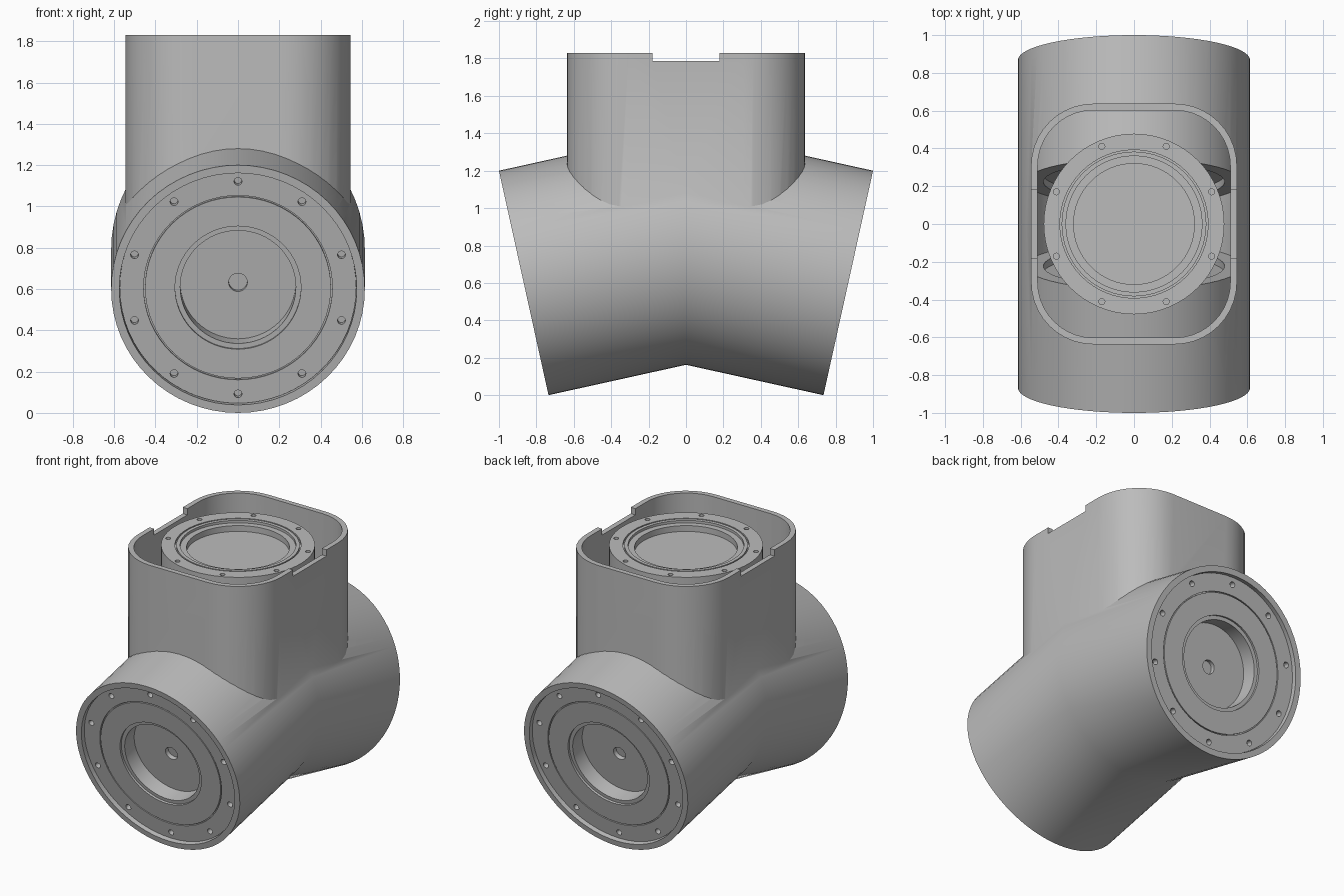
import bpy, bmesh
from math import radians, cos, sin, pi
from mathutils import Matrix, Vector

if "Cube" in bpy.data.objects:
    bpy.data.objects.remove(bpy.data.objects["Cube"], do_unlink=True)

grey = bpy.data.materials.new("grey_metal")
grey.use_nodes = True
grey.diffuse_color = (0.5, 0.5, 0.5, 1)
grey.node_tree.nodes["Principled BSDF"].inputs["Base Color"].default_value = (0.5, 0.5, 0.5, 1)

TILT = radians(12.45)
R = 0.6145
# Arm frame: local z points out of the front arm, origin on its end face
ARM = Matrix.Translation((0, -0.8675, 0.6)) @ Matrix.Rotation(pi / 2 + TILT, 4, 'X')
HALF_TURN = Matrix.Rotation(pi, 4, 'Z')


def make(name, bm):
    bmesh.ops.recalc_face_normals(bm, faces=bm.faces)
    mesh = bpy.data.meshes.new(name)
    bm.to_mesh(mesh)
    bm.free()
    mesh.materials.append(grey)
    ob = bpy.data.objects.new(name, mesh)
    bpy.context.collection.objects.link(ob)
    return ob


def lathe(profile, steps=64):
    """Revolve (radius, z) points about the z axis."""
    bm = bmesh.new()
    verts = [bm.verts.new((r, 0, z)) for r, z in profile]
    edges = [bm.edges.new(pair) for pair in zip(verts, verts[1:])]
    bmesh.ops.spin(bm, geom=verts + edges, cent=(0, 0, 0), axis=(0, 0, 1),
                   angle=2 * pi, steps=steps, use_duplicate=False)
    bmesh.ops.remove_doubles(bm, verts=bm.verts, dist=1e-5)
    return bm


def bent_tube(name, radius, overhang):
    """Two tilted cylinders mitred at y = 0."""
    bm = lathe([(0, overhang), (radius, overhang), (radius, -1.5), (0, -1.5)])
    bm.transform(ARM)
    bmesh.ops.bisect_plane(bm, geom=bm.verts[:] + bm.edges[:] + bm.faces[:],
                           plane_co=(0, 0, 0), plane_no=(0, 1, 0), clear_outer=True)
    twin = bmesh.ops.duplicate(bm, geom=bm.verts[:] + bm.edges[:] + bm.faces[:])
    bmesh.ops.transform(bm, matrix=HALF_TURN,
                        verts=[v for v in twin["geom"] if isinstance(v, bmesh.types.BMVert)])
    bmesh.ops.remove_doubles(bm, verts=bm.verts, dist=1e-4)
    return make(name, bm)


def rounded_block(name, hx, hy, radius, z0, z1, segs=10):
    bm = bmesh.new()
    ring = []
    for q, (sx, sy) in enumerate([(1, 1), (-1, 1), (-1, -1), (1, -1)]):
        for i in range(segs + 1):
            a = (q + i / segs) * pi / 2
            ring.append(bm.verts.new((sx * (hx - radius) + radius * cos(a),
                                      sy * (hy - radius) + radius * sin(a), z0)))
    base = bm.faces.new(ring)
    top = bmesh.ops.extrude_face_region(bm, geom=[base])
    bmesh.ops.translate(bm, vec=(0, 0, z1 - z0),
                        verts=[v for v in top["geom"] if isinstance(v, bmesh.types.BMVert)])
    return make(name, bm)


def bolt_holes(name, count, circle, radius, z, start):
    bm = bmesh.new()
    for i in range(count):
        a = start + 2 * pi * i / count
        bmesh.ops.create_cone(bm, cap_ends=True, segments=16, radius1=radius, radius2=radius,
                              depth=0.08,
                              matrix=Matrix.Translation((circle * cos(a), circle * sin(a), z)))
    return make(name, bm)


def combine(ob, other, operation):
    mod = ob.modifiers.new("cut", 'BOOLEAN')
    mod.operation = operation
    mod.solver = 'EXACT'
    mod.object = other
    bpy.context.view_layer.objects.active = ob
    bpy.ops.object.modifier_apply(modifier=mod.name)
    bpy.data.objects.remove(other, do_unlink=True)


# Housing: bent tube joined with an upright rounded collar, then hollowed
housing = bent_tube("housing", R, 0)
combine(housing, rounded_block("collar", 0.545, 0.637, 0.33, 0.8, 1.83), 'UNION')
combine(housing, bent_tube("tube_cutter", 0.575, 0.1), 'DIFFERENCE')
combine(housing, rounded_block("collar_cutter", 0.51, 0.602, 0.295, 0.85, 2), 'DIFFERENCE')
combine(housing, rounded_block("notch_cutter", 0.8, 0.18, 0.001, 1.787, 2, 1), 'DIFFERENCE')

# Drive units that fill the two arms, with stepped bore and bolt circle
drive_profile = [(0, -.18), (.045, -.18), (.045, -.15), (.28, -.15), (.28, -.045),
                 (.305, -.045), (.305, -.03), (.45, -.03), (.45, -.042), (.457, -.042),
                 (.457, -.03), (.573, -.03), (.573, -.66), (.48, -.66), (.48, -.62), (0, -.62)]
front_drive = make("front_drive", lathe(drive_profile))
combine(front_drive, bolt_holes("bolt_cutter", 10, 0.527, 0.019, -0.03, pi / 2), 'DIFFERENCE')
front_drive.data.transform(ARM)
back_drive = front_drive.copy()
back_drive.data = front_drive.data.copy()
back_drive.name = "back_drive"
back_drive.data.transform(HALF_TURN)
bpy.context.collection.objects.link(back_drive)

# Upright drive unit inside the collar
top_profile = [(0, 1.73), (.32, 1.73), (.32, 1.77), (.36, 1.77), (.36, 1.787), (.383, 1.787),
               (.383, 1.772), (.392, 1.772), (.392, 1.787), (.478, 1.787), (.478, 1.28), (0, 1.28)]
top_drive = make("top_drive", lathe(top_profile))
combine(top_drive, bolt_holes("bolt_cutter", 8, 0.445, 0.016, 1.787, pi / 8), 'DIFFERENCE')

# Smooth shading with sharp edges kept
for ob in (housing, front_drive, back_drive, top_drive):
    bpy.ops.object.select_all(action='DESELECT')
    ob.select_set(True)
    bpy.context.view_layer.objects.active = ob
    bpy.ops.object.shade_smooth_by_angle(angle=radians(30))
